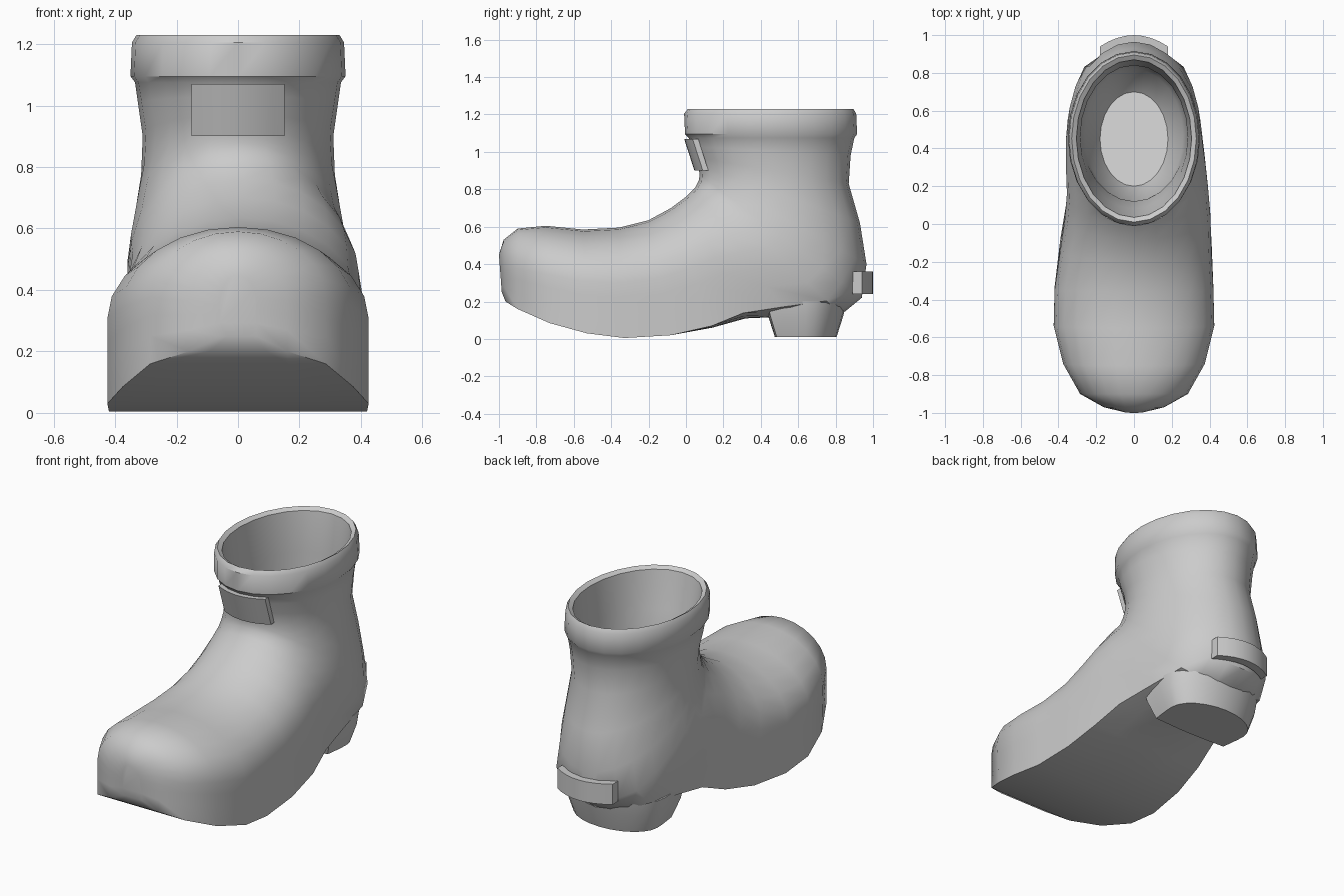
import bpy, bmesh, math
from mathutils import Vector

cube = bpy.data.objects.get("Cube")
if cube:
    bpy.data.objects.remove(cube, do_unlink=True)

grey = bpy.data.materials.new("plain_grey")
grey.use_nodes = True
colour = (0.6, 0.6, 0.6, 1)
grey.diffuse_color = colour
grey.node_tree.nodes["Principled BSDF"].inputs["Base Color"].default_value = colour
SIDES = 24


def finish(name, bm, angle=40):
    bmesh.ops.recalc_face_normals(bm, faces=bm.faces)
    mesh = bpy.data.meshes.new(name)
    bm.to_mesh(mesh)
    bm.free()
    mesh.materials.append(grey)
    obj = bpy.data.objects.new(name, mesh)
    bpy.context.collection.objects.link(obj)
    bpy.ops.object.select_all(action="DESELECT")
    obj.select_set(True)
    bpy.context.view_layer.objects.active = obj
    bpy.ops.object.shade_smooth_by_angle(angle=math.radians(angle))
    return obj


def section(bm, y0, z0, y1, z1, width, square=0, shift=0):
    """Ring between two points of the side profile; its second half may be squared."""
    a, b = Vector((shift, y0, z0)), Vector((shift, y1, z1))
    ring = []
    for i in range(SIDES):
        t = math.tau * i / SIDES
        s, c = math.sin(t), math.cos(t)
        if c < 0:
            grow = 1 + square * (1 / max(abs(s), abs(c)) - 1)
            s, c = s * grow, c * grow
        ring.append(bm.verts.new((a + b) / 2 + (a - b) / 2 * c + Vector((s * width, 0, 0))))
    return ring


def loft(name, sections, angle=40):
    bm = bmesh.new()
    rings = [section(bm, *s) for s in sections]
    for r, q in zip(rings, rings[1:]):
        for i in range(SIDES):
            j = (i + 1) % SIDES
            bm.faces.new((r[i], r[j], q[j], q[i]))
    bm.faces.new(rings[0])
    bm.faces.new(rings[-1])
    return finish(name, bm, angle)


def tab(name, half, y_low, z_low, y_high, z_high, bend, thick):
    """Curved strap plate; bend is how far its ends wrap back."""
    bm = bmesh.new()
    steps = 8
    cols = []
    for i in range(steps + 1):
        u = 2 * i / steps - 1
        cols.append([[bm.verts.new((u * half, y + bend * u * u + d, z)) for d in (0, thick)]
                     for y, z in ((y_low, z_low), (y_high, z_high))])
    loops = [(c[0][0], c[0][1], c[1][1], c[1][0]) for c in cols]
    for p, q in zip(loops, loops[1:]):
        for i in range(4):
            j = (i + 1) % 4
            bm.faces.new((p[i], p[j], q[j], q[i]))
    bm.faces.new(loops[0])
    bm.faces.new(loops[-1])
    return finish(name, bm)


# Boot: toe, instep, heel, shaft, rolled cuff and hollow lining in one loft
loft("boot", [
    (-1.0, .45, -.985, .25, .06, 1),
    (-.975, .53, -.965, .2, .16, 1),
    (-.9, .59, -.9, .16, .285, 1),
    (-.75, .605, -.73, .085, .375, 1),
    (-.55, .585, -.53, .03, .425, 1),
    (-.36, .595, -.33, .005, .42, 1),
    (-.2, .635, -.08, .02, .4, 1, .01),
    (-.08, .7, .14, .06, .385, .9, .02),
    (0, .76, .32, .11, .375, .7, .02),
    (.05, .81, .55, .12, .37, .5, .01),
    (.07, .85, .83, .13, .36, .3),
    (.072, .88, .94, .22, .35, .15),
    (.07, .9, .965, .4, .335),
    (.065, .93, .93, .62, .315),
    (.055, .97, .87, .83, .31),
    (.03, 1.03, .88, .98, .325),
    (.015, 1.075, .9, 1.075, .335),
    (-.005, 1.095, .915, 1.095, .35),
    (-.01, 1.205, .91, 1.205, .345),
    (.01, 1.23, .895, 1.23, .33),
    (.035, 1.215, .87, 1.215, .305),
    (.08, 1.0, .84, .98, .285),
    (.12, .85, .86, .6, .28),
    (.12, .65, .82, .4, .26),
    (.2, .45, .7, .3, .18),
])

# Heel block, flat at the front and round at the back
loft("heel_block", [
    (.86, .2, .42, .2, .31, .8),
    (.84, .12, .44, .12, .3, .8),
    (.805, .01, .475, .01, .26, .8),
])

# Strap plates on the shaft front and the heel back
tab("front_tab", .152, .045, .9, -.01, 1.07, .045, .03)
tab("heel_tab", .18, 1.0, .24, 1.0, .36, -.06, -.05)
